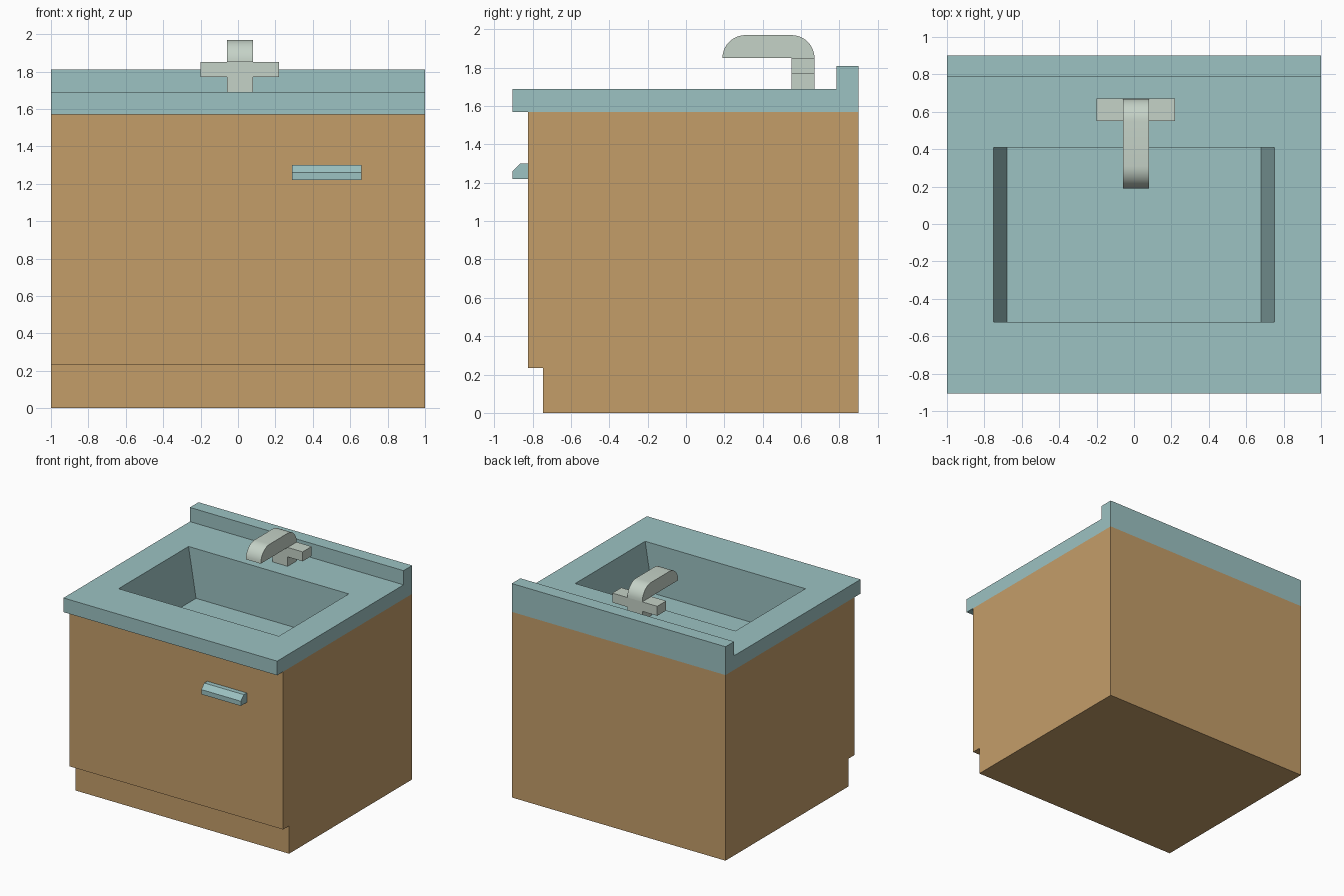
import bpy
import bmesh
from math import cos, sin, pi

old = bpy.data.objects.get("Cube")
if old:
    bpy.data.objects.remove(old, do_unlink=True)


def material(name, srgb):
    rgb = [((c / 255 + 0.055) / 1.055) ** 2.4 for c in srgb]
    mat = bpy.data.materials.new(name)
    mat.use_nodes = True
    mat.diffuse_color = (*rgb, 1)
    mat.node_tree.nodes["Principled BSDF"].inputs["Base Color"].default_value = (*rgb, 1)
    return mat


teal = material("pale teal", (156, 194, 194))
wood = material("tan wood", (196, 157, 105))
metal = material("pale grey metal", (197, 210, 199))


def prism(name, mat, profile, a, b, axis="x"):
    """Extrude a closed profile, (y, z) along x or (x, z) along y, from a to b."""
    bm = bmesh.new()
    place = (lambda t, p: (t, *p)) if axis == "x" else (lambda t, p: (p[0], t, p[1]))
    ends = [[bm.verts.new(place(t, p)) for p in profile] for t in (a, b)]
    for end in ends:
        bm.faces.new(end)
    n = len(profile)
    for i in range(n):
        j = (i + 1) % n
        bm.faces.new((ends[0][i], ends[0][j], ends[1][j], ends[1][i]))
    bmesh.ops.recalc_face_normals(bm, faces=bm.faces)
    mesh = bpy.data.meshes.new(name)
    bm.to_mesh(mesh)
    bm.free()
    mesh.materials.append(mat)
    obj = bpy.data.objects.new(name, mesh)
    bpy.context.collection.objects.link(obj)
    return obj


def rect(p0, p1, q0, q1):
    return [(p0, q0), (p1, q0), (p1, q1), (p0, q1)]


def combine(obj, other, operation):
    mod = obj.modifiers.new(operation, "BOOLEAN")
    mod.object, mod.operation, mod.solver = other, operation, "EXACT"
    with bpy.context.temp_override(object=obj, active_object=obj):
        bpy.ops.object.modifier_apply(modifier=mod.name)


# Main heights
counter_z, top_z, floor_z = 1.57, 1.69, 1.27

# Cabinet with a recessed toe kick
cabinet = prism("cabinet", wood, [(-0.745, 0), (0.9, 0), (0.9, counter_z),
                (-0.825, counter_z), (-0.825, 0.235), (-0.745, 0.235)], -1, 1)

# Countertop with front overhang and raised backsplash
counter = prism("countertop_and_basin", teal, [(-0.905, counter_z), (0.9, counter_z),
                (0.9, 1.81), (0.785, 1.81), (0.785, top_z), (-0.905, top_z)], -1, 1)

# Basin: a tub joined under the countertop, then hollowed with sloping ends
tub = prism("tub_block", teal, rect(-0.8, 0.8, floor_z - 0.04, 1.63), -0.57, 0.45, "y")
slope = 0.07 / (top_z - floor_z)
rim = 0.75 + slope * 0.1
hollow = prism("basin_hollow", teal, [(-0.68, floor_z), (0.68, floor_z),
               (rim, top_z + 0.1), (-rim, top_z + 0.1)], -0.525, 0.41, "y")
combine(cabinet, tub, "DIFFERENCE")
combine(counter, tub, "UNION")
combine(counter, hollow, "DIFFERENCE")
for helper in (tub, hollow):
    bpy.data.objects.remove(helper, do_unlink=True)

# Door handle with a chamfered upper edge
prism("door_handle", teal, [(-0.905, 1.22), (-0.825, 1.22), (-0.825, 1.3),
      (-0.865, 1.3), (-0.905, 1.26)], 0.29, 0.66)

# Tap: post, crossbar and rounded spout
prism("tap_post", metal, rect(0.55, 0.67, top_z, 1.77), -0.06, 0.08)
prism("tap_crossbar", metal, rect(0.55, 0.67, 1.77, 1.85), -0.2, 0.22)
radius, steps = 0.12, 10
arc = [(cos(pi / 2 * i / steps) * radius, sin(pi / 2 * i / steps) * radius)
       for i in range(steps + 1)]
outline = [(0.55 + c, 1.85 + s) for c, s in arc]
outline += [(0.31 - c, 1.85 + s) for c, s in reversed(arc)]
spout = prism("tap_spout", metal, outline, -0.06, 0.08)
bpy.ops.object.select_all(action="DESELECT")
spout.select_set(True)
bpy.context.view_layer.objects.active = spout
bpy.ops.object.shade_smooth_by_angle(angle=pi / 6)
